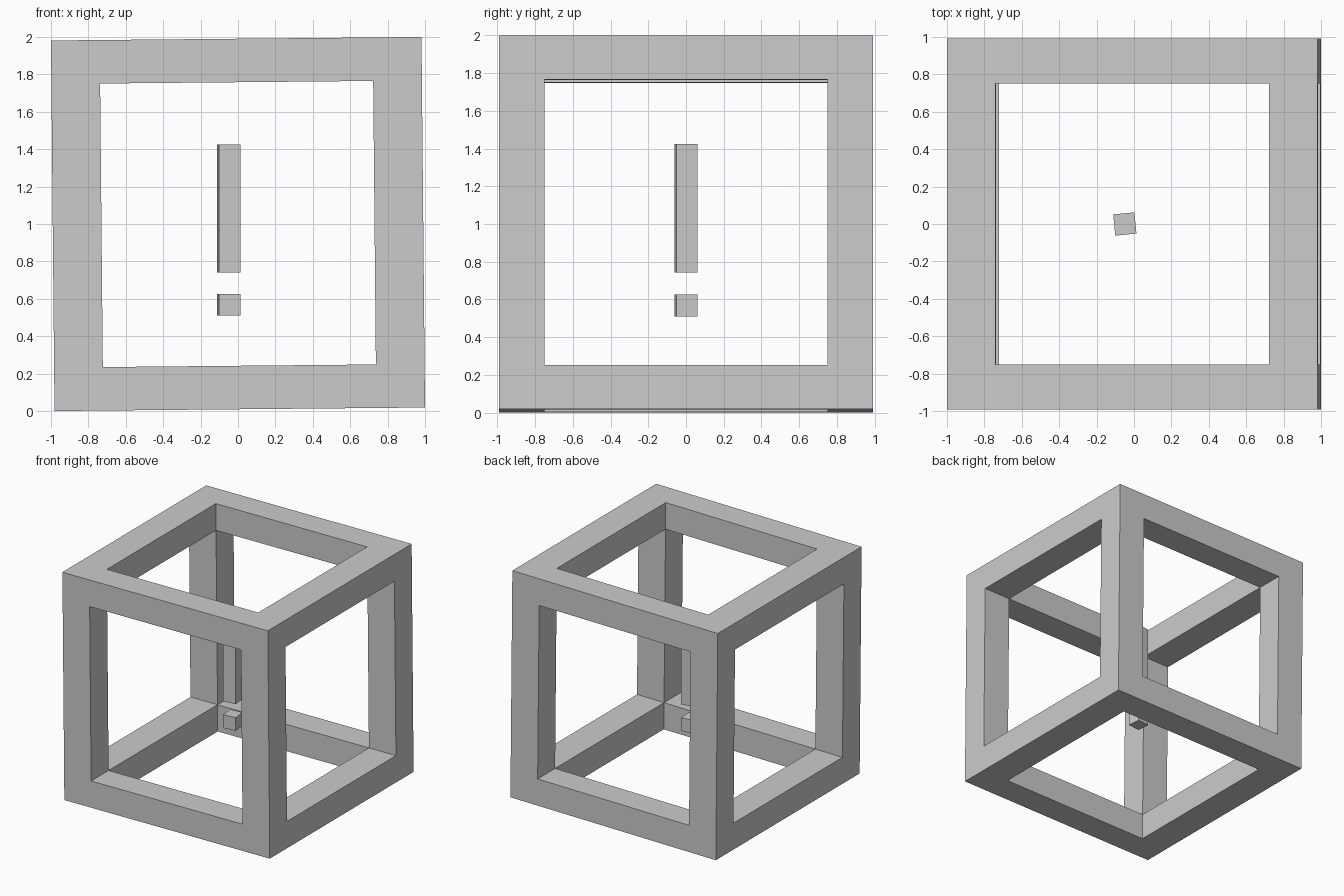
import bpy, bmesh
from itertools import product
from mathutils import Vector

if "Cube" in bpy.data.objects:
    bpy.data.objects.remove(bpy.data.objects["Cube"])


def new_object(name, bm, location, rotation):
    bmesh.ops.recalc_face_normals(bm, faces=bm.faces)
    mesh = bpy.data.meshes.new(name)
    bm.to_mesh(mesh)
    bm.free()
    obj = bpy.data.objects.new(name, mesh)
    bpy.context.collection.objects.link(obj)
    obj.location = location
    obj.rotation_euler = rotation
    return obj


def open_frame(name, outer, inner, location, rotation):
    """Cube frame on a 3x3x3 cell grid: keep edge and corner cells, outer skin only."""
    cuts = [(-outer, -i, i, outer) for i in inner]

    def solid(c):
        return all(0 <= v <= 2 for v in c) and sum(v != 1 for v in c) >= 2

    bm = bmesh.new()
    for cell in filter(solid, product(range(3), repeat=3)):
        for axis, side in product(range(3), (0, 1)):
            neighbour = list(cell)
            neighbour[axis] += 1 if side else -1
            if solid(neighbour):
                continue
            u, v = (axis + 1) % 3, (axis + 2) % 3
            corners = []
            for du, dv in ((0, 0), (1, 0), (1, 1), (0, 1)):
                idx = list(cell)
                idx[axis] += side
                idx[u] += du
                idx[v] += dv
                corners.append(bm.verts.new([cuts[k][idx[k]] for k in range(3)]))
            bm.faces.new(corners)
    bmesh.ops.remove_doubles(bm, verts=bm.verts, dist=1e-5)
    return new_object(name, bm, location, rotation)


def block(name, width, bottom, top, centre, turn):
    bm = bmesh.new()
    bmesh.ops.create_cube(bm, size=1)
    bmesh.ops.scale(bm, verts=bm.verts, vec=Vector((width, width, top - bottom)))
    return new_object(name, bm, (*centre, (bottom + top) / 2), (0, 0, turn))


# Outer open cube, leaning very slightly about the y axis
open_frame("cube_frame", 0.9905, (0.73, 0.75, 0.758), (0, 0, 1.0), (0, -0.0095, 0))

# Floating mark in the middle: tall bar above a small cube
for name, bottom, top in (("tall_bar", 0.742, 1.425), ("small_cube", 0.51, 0.625)):
    block(name, 0.114, bottom, top, (-0.049, 0), 0.095)
